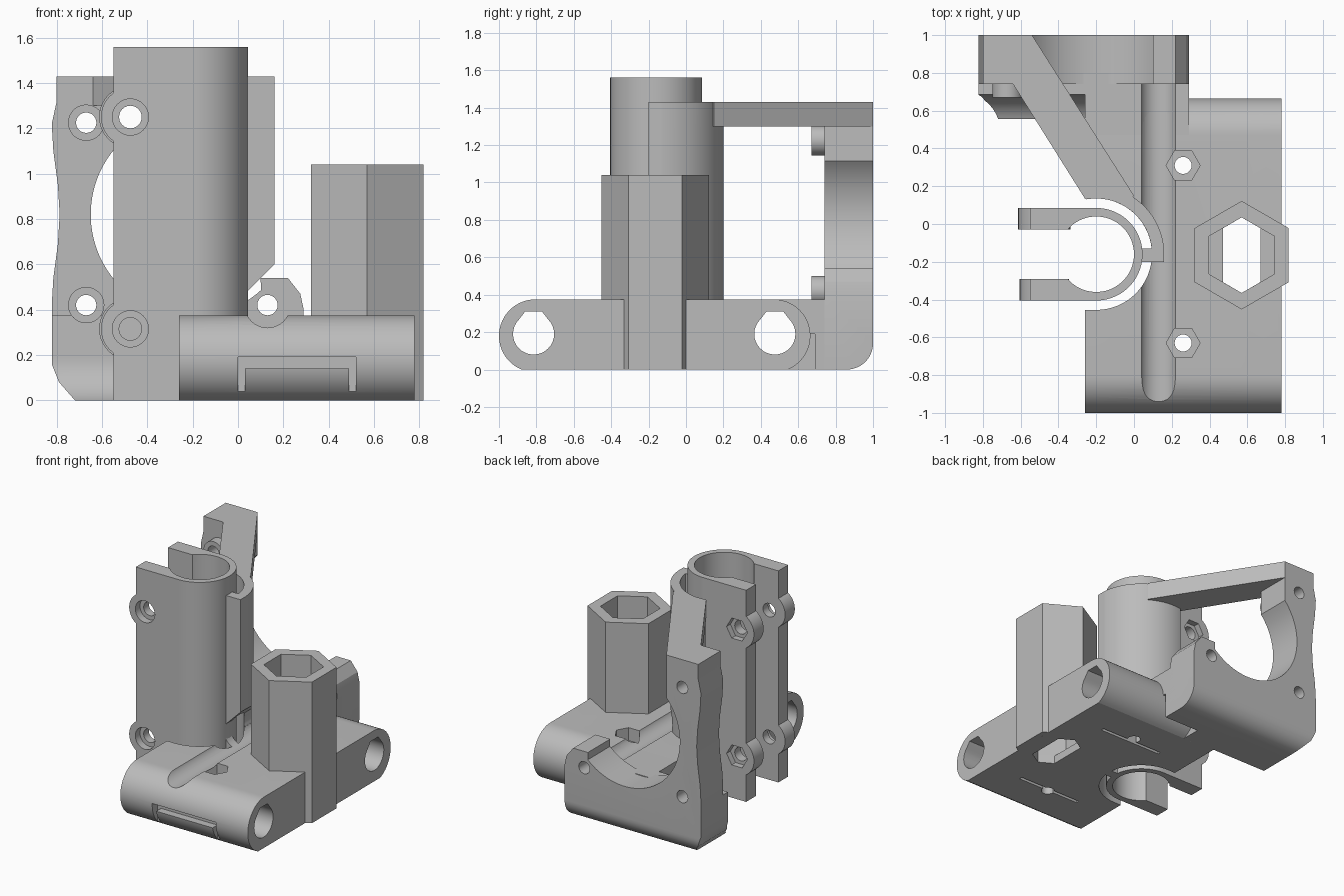
import bpy, bmesh, math

if "Cube" in bpy.data.objects:
    bpy.data.objects.remove(bpy.data.objects["Cube"], do_unlink=True)

grey = bpy.data.materials.new("plain grey")
grey.use_nodes = True
tone = (0.5, 0.5, 0.5, 1)
grey.diffuse_color = tone
grey.node_tree.nodes["Principled BSDF"].inputs["Base Color"].default_value = tone


def arc(cx, cy, r, a0, a1, n=24):
    angles = [math.radians(a0 + (a1 - a0) * i / n) for i in range(n + 1)]
    return [(cx + r * math.cos(a), cy + r * math.sin(a)) for a in angles]


def circle(cx, cy, r, n=40, turn=0):
    return arc(cx, cy, r, turn, turn + 360, n)[:-1]


def rect(x0, x1, y0, y1):
    return [(x0, y0), (x1, y0), (x1, y1), (x0, y1)]


def prism(name, pts, axis, lo, hi):
    """Extrude a 2D outline (the other two axes, in order) along an axis."""
    place = {"x": lambda p, h: (h, p[0], p[1]),
             "y": lambda p, h: (p[0], h, p[1]),
             "z": lambda p, h: (p[0], p[1], h)}[axis]
    bm = bmesh.new()
    ends = [[bm.verts.new(place(p, h)) for p in pts] for h in (lo, hi)]
    bm.faces.new(ends[0])
    bm.faces.new(ends[1])
    for i in range(len(pts)):
        j = (i + 1) % len(pts)
        bm.faces.new((ends[0][i], ends[0][j], ends[1][j], ends[1][i]))
    bmesh.ops.recalc_face_normals(bm, faces=bm.faces)
    mesh = bpy.data.meshes.new(name)
    bm.to_mesh(mesh)
    bm.free()
    mesh.materials.append(grey)
    ob = bpy.data.objects.new(name, mesh)
    bpy.context.collection.objects.link(ob)
    return ob


def boolean(ob, cutters, mode="DIFFERENCE"):
    """Apply a list of (outline, axis, lo, hi) prisms to an object."""
    for c in cutters:
        tool = prism("cutter", *c)
        tool.hide_render = True
        mod = ob.modifiers.new("cut", "BOOLEAN")
        mod.operation, mod.solver, mod.object = mode, "EXACT", tool
        bpy.context.view_layer.objects.active = ob
        bpy.ops.object.modifier_apply(modifier=mod.name)
        bpy.data.objects.remove(tool, do_unlink=True)


parts = []
CX, CY = -0.2, -0.16          # clamp axis
HX, HY = 0.57, -0.165         # hexagonal tower axis
ROD_Z, TOP = 0.18, 0.375


def rod_bore(y):
    pts = arc(y, 0.19, 0.11, 135, 405) + [(y + 0.045, 0.31), (y - 0.045, 0.31)]
    return (pts, "x", -1, 1)


bores = [rod_bore(-0.815), rod_bore(0.475)]
groove = (circle(0.13, 0.42, 0.1), "y", -1.1, 0.74)
hex_pocket = (circle(HX, HY, 0.2, 6, 30), "z", 0.06, 2)
w, h = 0.1, 0.142
pocket_exit = ([(HX - w, HY - h), (HX, HY - 0.2), (HX + w, HY - h),
                (HX + w, HY + h), (HX, HY + 0.2), (HX - w, HY + h)], "z", -1, 1)

# Carriage base with rounded front and back rod housings
profile = arc(-0.805, ROD_Z, 0.195, 90, 247.4) + arc(0.47, ROD_Z, 0.195, -67.4, 90)
base = prism("carriage_base", profile, "x", -0.26, 0.78)
boolean(base, bores + [groove, hex_pocket, pocket_exit])
boolean(base, [(circle(CX, CY, 0.295, 64), "z", -1, 1),
               (rect(-0.5, CX, CY - 0.295, CY + 0.295), "z", -1, 1)])
for y in (0.31, -0.63):       # nut traps with screw holes
    boolean(base, [(circle(0.26, y, 0.09, 6), "z", 0.28, 1),
                   (circle(0.26, y, 0.045, 24), "z", -1, 1)])
for y in (-0.615, 0.275):     # tie slots underneath
    boolean(base, [(rect(0, 0.52, y - 0.012, y + 0.012), "z", -0.1, 0.15)])
tie_frame = [(0, -0.1), (0, 0.19), (0.52, 0.19), (0.52, -0.1),
             (0.49, -0.1), (0.49, 0.14), (0.03, 0.14), (0.03, -0.1)]
boolean(base, [(tie_frame, "y", -1.1, -0.94)])
parts.append(base)

# Hexagonal tower
tower = prism("hex_tower", circle(HX, HY, 0.287, 6, 30), "z", 0, 1.04)
boolean(tower, [hex_pocket, pocket_exit])
parts.append(tower)

# Split clamp tube with two flanges
outline = ([(-0.55, CY + 0.245)] + arc(CX, CY, 0.245, 90, -90, 40)
           + [(-0.55, CY - 0.245), (-0.55, -0.29)]
           + arc(CX, CY, 0.2, -139.5, 139.5, 48) + [(-0.55, -0.03)])
clamp = prism("clamp_tube", outline, "z", 0, 1.56)
for z in (1.25, 0.315):
    boolean(clamp, [(circle(-0.475, z, 0.13), "y", -0.404, -0.291),
                    (circle(-0.475, z, 0.138), "y", -0.029, 0.084)], "UNION")
for z in (1.25, 0.315):
    boolean(clamp, [(circle(-0.475, z, 0.05, 24), "y", -0.6, 0.3),
                    (circle(-0.475, z, 0.08, 32), "y", -0.6, -0.35),
                    (circle(-0.475, z, 0.085, 6), "y", 0.04, 0.3)])
parts.append(clamp)

# Curved support wall behind the clamp, relieved over the groove
relief = ([(0.04, TOP), (0.04, 0.48), (0.2, 0.64), (0.3, 0.64), (0.3, TOP)],
          "y", -0.5, 0.5)
wall = prism("support_wall", arc(CX, CY, 0.36, -6, 100, 32)
             + arc(CX, CY, 0.295, 100, -6, 32), "z", 0, 1.43)
rib = prism("clamp_rib", rect(0.035, 0.16, -0.2, -0.13), "z", 0, 1.43)
for ob in (wall, rib):
    boolean(ob, [relief, groove])
    parts.append(ob)

# Diagonal top arm
arm = [(-0.8, 1), (-0.54, 1), (0, 0.15)] + arc(CX, CY, 0.295, 60, 100, 10) + [
    (-0.26, 0.135), (-0.64, 0.74), (-0.8, 0.74)]
parts.append(prism("top_arm", arm, "z", 1.3, 1.43))

# Motor plate with a large round opening
waist = [(-0.822, 1.22), (-0.815, 1.1), (-0.795, 0.95), (-0.787, 0.82),
         (-0.795, 0.69), (-0.815, 0.54), (-0.822, 0.42)]
plate_outline = ([(-0.72, 0), (0.29, 0), (0.29, 0.4), (0.275, 0.47), (0.22, 0.54),
                  (0.1, 0.54)] + arc(-0.2, 0.82, 0.45, -48, -221, 48)
                 + [(-0.54, 1.43), (-0.8, 1.43), (-0.8, 1.32)] + waist
                 + [(-0.822, 0.16), (-0.79, 0.08)])
plate = prism("motor_plate", plate_outline, "y", 0.74, 1)
boolean(plate, [(arc(0.86, 0.14, 0.14, 270, 360, 12)
                 + [(1.1, 0.14), (1.1, -0.1), (0.86, -0.1)], "x", -1, 1)])
mounts = [(-0.67, 1.225), (-0.67, 0.42), (0.13, 0.42)]
boolean(plate, [(circle(x, z, 0.045, 24), "y", 0.5, 1.1) for x, z in mounts])
parts.append(plate)

# Raised collars around the left motor screws
for i, (x, z) in enumerate(mounts[:2]):
    collar = prism("screw_collar_%d" % (i + 1), circle(x, z, 0.08), "y", 0.67, 0.745)
    boolean(collar, [(circle(x, z, 0.045, 24), "y", 0.5, 1.1)])
    parts.append(collar)

# Plate foot, hollowed to clear the rod housing
foot = prism("plate_foot", [(0.8, 0)] + arc(0.48, 0.19, 0.205, -68, 0, 16)
             + [(0.685, TOP), (0.8, TOP)], "x", -0.822, -0.26)
boolean(foot, [([(-0.9, -0.1), (-0.9, 0.16), (-0.822, 0.16), (-0.79, 0.08),
                 (-0.72, 0), (-0.72, -0.1)], "y", 0, 2),
               (circle(-0.67, 0.42, 0.045, 24), "y", 0, 2)])
parts.append(foot)

# Block joining the base to the plate, with a tie recess
block = prism("joining_block", rect(0.47, 0.8, 0, TOP), "x", -0.26, 0.29)
boolean(block, [bores[1], groove, (rect(0, 0.4, 0.4, 0.69), "z", -0.1, 0.19)])
parts.append(block)

bpy.ops.object.select_all(action="DESELECT")
for ob in parts:
    ob.select_set(True)
bpy.context.view_layer.objects.active = base
bpy.ops.object.shade_smooth_by_angle(angle=math.radians(25))
